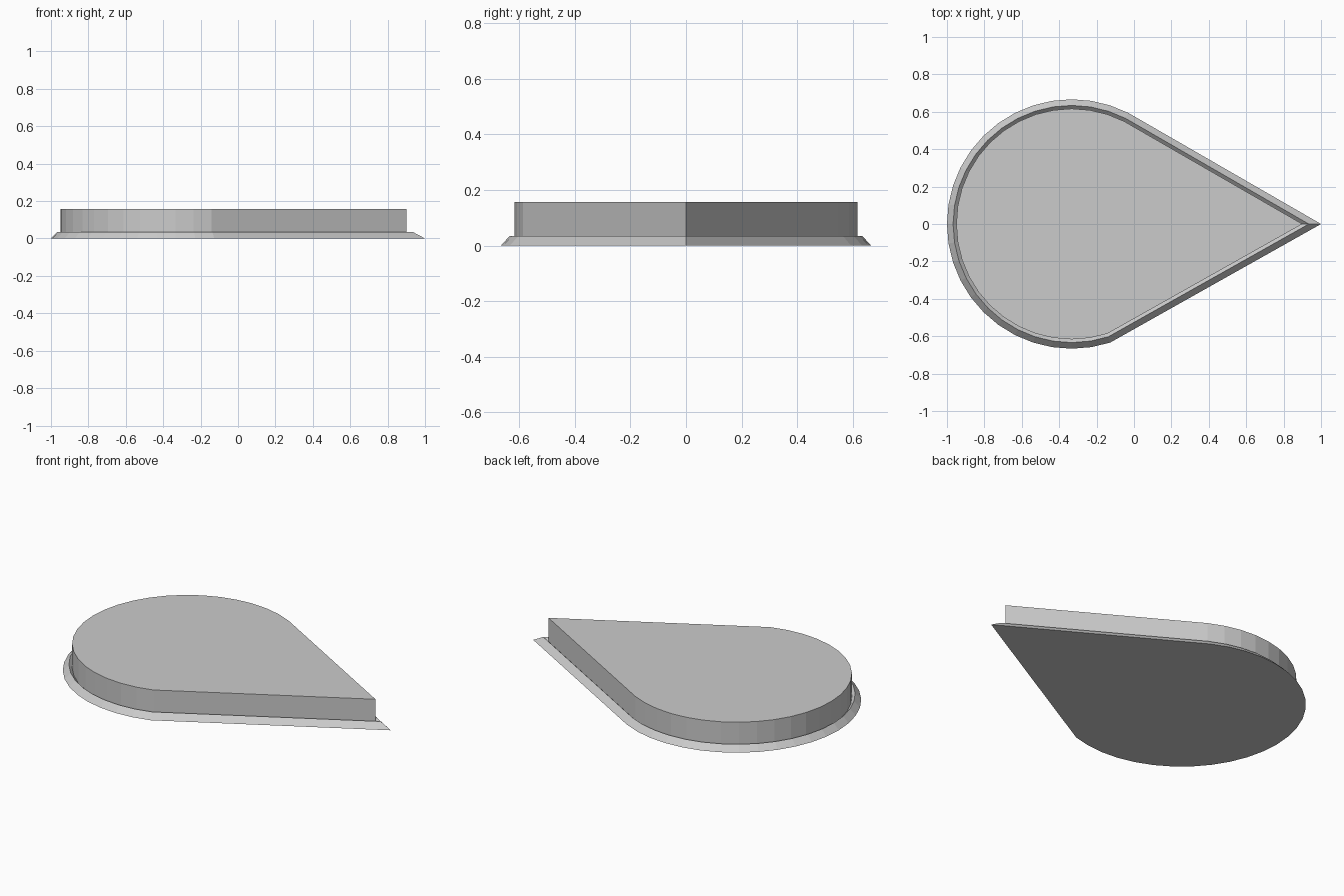
import bpy, bmesh, math

if "Cube" in bpy.data.objects:
    bpy.data.objects.remove(bpy.data.objects["Cube"])

R = 2 / 3
CX = -1 / 3

# Teardrop outline: 9-degree arc plus a point, scaled about the arc centre
def outline(s):
    pts = [(math.cos(math.radians(a)), math.sin(math.radians(a)))
           for a in range(63, 289, 9)] + [(2.0, 0.0)]
    return [(CX + x * R * s, y * R * s) for x, y in pts]

bm = bmesh.new()

# (scale, height) levels: base edge, rim crest, groove foot, wall top
levels = [(1.0, 0.0), (0.951, 0.035), (0.925, 0.017), (0.925, 0.157)]
rings = [[bm.verts.new((x, y, z)) for x, y in outline(s)] for s, z in levels]

for a, b in zip(rings, rings[1:]):
    n = len(a)
    for i in range(n):
        j = (i + 1) % n
        bm.faces.new((a[i], a[j], b[j], b[i]))

# Closed underside and top
bm.faces.new(list(reversed(rings[0])))
bm.faces.new(rings[-1])
bmesh.ops.recalc_face_normals(bm, faces=bm.faces[:])

mesh = bpy.data.meshes.new("teardrop_plate")
bm.to_mesh(mesh)
bm.free()
obj = bpy.data.objects.new("teardrop_plate", mesh)
bpy.context.collection.objects.link(obj)
